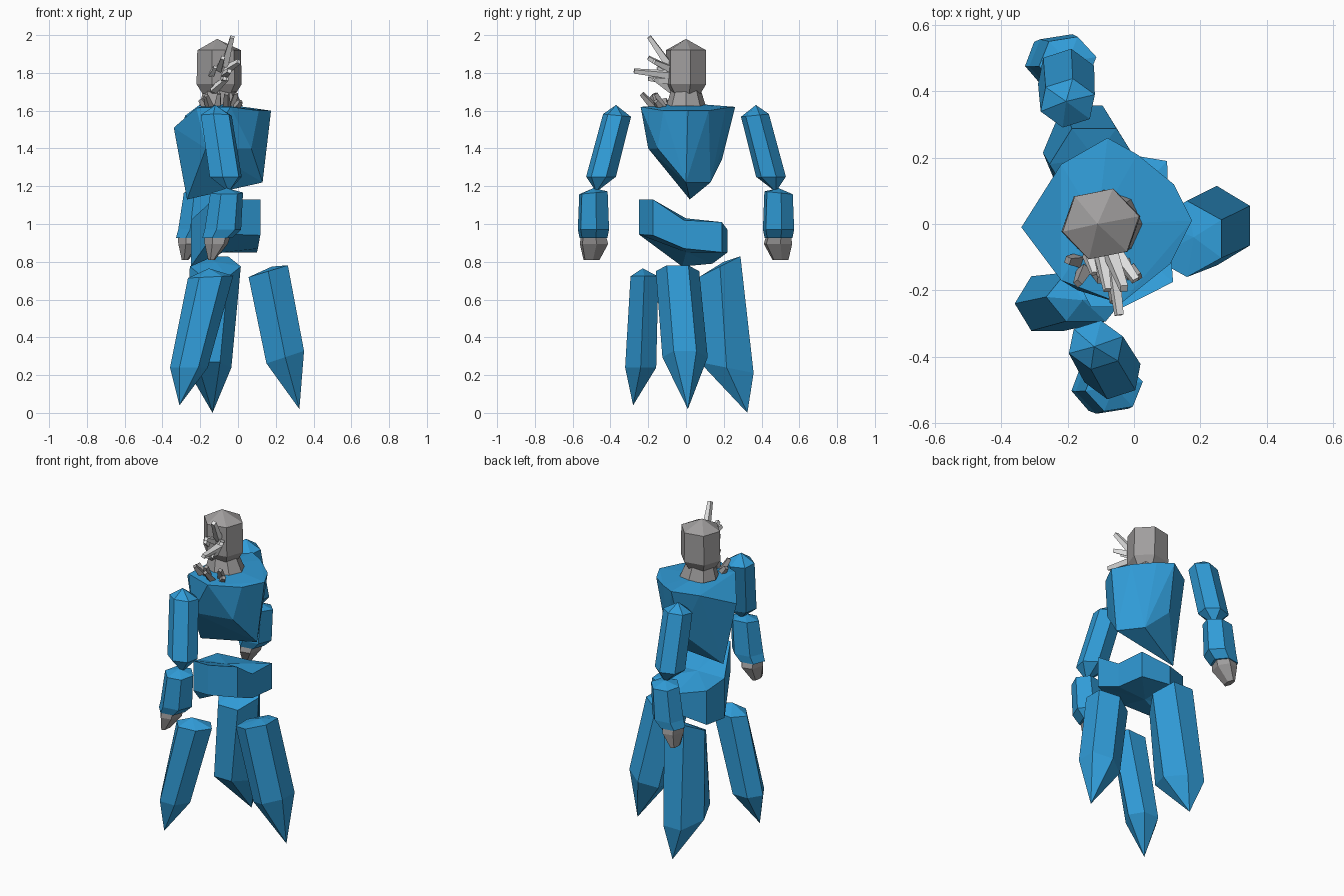
import bpy, bmesh, math
from mathutils import Vector

if "Cube" in bpy.data.objects:
    bpy.data.objects.remove(bpy.data.objects["Cube"])


def material(name, rgb):
    m = bpy.data.materials.new(name)
    m.diffuse_color = (*rgb, 1)
    m.use_nodes = True
    m.node_tree.nodes["Principled BSDF"].inputs["Base Color"].default_value = m.diffuse_color
    return m


BLUE = material("crystal blue", (0.03, 0.33, 0.68))
GREY = material("stone grey", (0.35, 0.34, 0.34))
PALE = material("pale shard", (0.8, 0.8, 0.8))


def finish(name, bm, mat):
    bmesh.ops.recalc_face_normals(bm, faces=bm.faces[:])
    me = bpy.data.meshes.new(name)
    bm.to_mesh(me)
    bm.free()
    me.materials.append(mat)
    ob = bpy.data.objects.new(name, me)
    bpy.context.collection.objects.link(ob)
    return ob


def loft(bm, rings, top=None, bottom=None):
    """Skin rings of points, closing each end with a tip or a flat cap."""
    vs = [[bm.verts.new(p) for p in r] for r in rings]
    n = len(vs[0])
    for a, b in zip(vs, vs[1:]):
        for i in range(n):
            j = (i + 1) % n
            bm.faces.new((a[i], a[j], b[j], b[i]))
    for r, tip in ((vs[0], top), (vs[-1], bottom)):
        if tip is None:
            bm.faces.new(r)
        else:
            t = bm.verts.new(tip)
            for i in range(n):
                bm.faces.new((r[i], r[(i + 1) % n], t))


def ring(x, y, z, rx, ry, phase=0, sx=0, sy=0, n=6):
    """Polygon ring; sx and sy tilt it along x and y."""
    out = []
    for i in range(n):
        a = math.radians(phase) + 2 * math.pi * i / n
        dx, dy = rx * math.cos(a), ry * math.sin(a)
        out.append((x + dx, y + dy, z + sx * dx + sy * dy))
    return out


def crystal(name, mat, rings, top=None, bottom=None):
    bm = bmesh.new()
    loft(bm, rings, top, bottom)
    return finish(name, bm, mat)


def shard(bm, base, tip, r, taper=0.6):
    """Tapered square splinter from base to tip."""
    base, tip = Vector(base), Vector(tip)
    q = (tip - base).to_track_quat('Z', 'Y')
    rings = []
    for c, k in ((base, r), (tip, r * taper)):
        rings.append([c + q @ Vector((k * math.cos(a), k * math.sin(a), 0))
                      for a in (0.4, 1.97, 3.54, 5.11)])
    loft(bm, rings)


# Chest: faceted hull, broad on top, wedge below
bm = bmesh.new()
for p in [(-.34, -.01, 1.51), (-.22, .18, 1.60), (-.08, .26, 1.62), (.01, .21, 1.615),
          (.12, .12, 1.60), (.175, .01, 1.60), (.11, -.12, 1.60), (-.04, -.24, 1.62),
          (-.22, -.17, 1.615), (-.11, 0, 1.64), (-.27, .02, 1.13), (.13, .0, 1.22),
          (.03, .13, 1.22), (-.17, -.2, 1.40), (.07, -.15, 1.40), (-.1, .19, 1.34)]:
    bm.verts.new(p)
bmesh.ops.convex_hull(bm, input=bm.verts[:])
finish("chest", bm, BLUE)

# Waist: bent block, (x, y, top z, bottom z) round its outline
plan = [(-.13, -.25, 1.13, .945), (-.03, -.25, 1.13, .945), (.118, -.175, 1.13, .94),
        (.105, -.01, 1.02, .87), (.10, .19, 1.01, .85), (-.08, .22, .97, .85),
        (-.24, .14, 1.00, .79), (-.25, -.02, 1.02, .775)]
bm = bmesh.new()
loft(bm, [[(x, y, t) for x, y, t, b in plan], [(x, y, b) for x, y, t, b in plan]],
     (-.08, 0, 1.03), (-.08, 0, .85))
finish("waist", bm, BLUE)

# Three crystal legs
crystal("side_leg", BLUE, [ring(.16, -.045, .75, .12, .115, 30, .3),
                           ring(.25, -.005, .295, .115, .12, 30, .33)],
        (.18, -.04, .775), (.325, .01, .02))
crystal("back_leg", BLUE, [ring(-.12, .18, .775, .135, .125, 0, 0, .5),
                           ring(-.155, .215, .24, .12, .165, 0, 0, -.2)],
        (-.12, .2, .80), (-.135, .325, .0))
crystal("front_leg", BLUE, [ring(-.145, -.22, .72, .12, .085, 0, .05),
                            ring(-.26, -.24, .24, .10, .095, 0)],
        (-.155, -.23, .765), (-.31, -.28, .04))

# Arms: same stack on both sides, the left one set further back in x
for side, s, d, b in (("right", -1, 0, 0), ("left", 1, -.085, -.055)):
    t = -.1 * s
    crystal(side + "_upper_arm", BLUE,
            [ring(-.115 + d, s * .365, 1.575, .087, .075, 20, 0, s * .1),
             ring(-.065 + d + b, s * .45, 1.25, .09, .08, 20)],
            (-.12 + d, s * .37, 1.63), (-.05 + d + b, s * .475, 1.17))
    crystal(side + "_forearm", BLUE,
            [ring(-.06 + d + b, s * .49, 1.165, .088, .08, 10, 0, t),
             ring(-.08 + d + b, s * .49, .97, .098, .088, 10),
             ring(-.11 + d + b, s * .49, .925, .08, .078, 10)],
            (-.06 + d + b, s * .49, 1.19))
    crystal(side + "_hand", GREY,
            [ring(-.11 + d + b, s * .49, .935, .07, .07, 10),
             ring(-.115 + d + b, s * .487, .895, .062, .08, 10),
             ring(-.14 + d + b, s * .50, .81, .018, .045, 10)])

# Neck and head
crystal("neck", GREY, [ring(-.10, 0, 1.72, .08, .075, 0, n=8),
                       ring(-.09, 0, 1.625, .115, .105, 0, n=8)])
crystal("head", GREY, [ring(-.10, 0, 1.92, .118, .112, 12),
                       ring(-.10, 0, 1.74, .122, .112, 12),
                       ring(-.10, 0, 1.69, .09, .08, 12)],
        (-.11, 0, 1.98))

# Pale shards growing from the face
bm = bmesh.new()
for base, tip, r in [((-.07, -.09, 1.84), (-.03, -.195, 1.99), .026),
                     ((-.07, -.08, 1.79), (-.045, -.275, 1.81), .025),
                     ((-.06, -.08, 1.82), (.005, -.17, 1.86), .025),
                     ((-.10, -.09, 1.82), (-.08, -.20, 1.88), .023),
                     ((-.14, -.09, 1.79), (-.12, -.15, 1.83), .02),
                     ((-.08, -.09, 1.76), (-.07, -.20, 1.77), .022),
                     ((-.13, -.08, 1.71), (-.06, -.17, 1.77), .025)]:
    shard(bm, base, tip, r)
finish("face_shards", bm, PALE)

# Grey shards standing on the chest under the chin
bm = bmesh.new()
for base, tip in [((-.17, -.11, 1.62), (-.20, -.11, 1.66)), ((-.15, -.14, 1.62), (-.17, -.18, 1.68)),
                  ((-.11, -.14, 1.62), (-.10, -.17, 1.69)), ((-.06, -.17, 1.62), (-.06, -.235, 1.69)),
                  ((-.03, -.12, 1.62), (-.01, -.16, 1.69)), ((-.01, -.14, 1.62), (.015, -.16, 1.65))]:
    shard(bm, base, tip, .024)
finish("collar_shards", bm, GREY)
